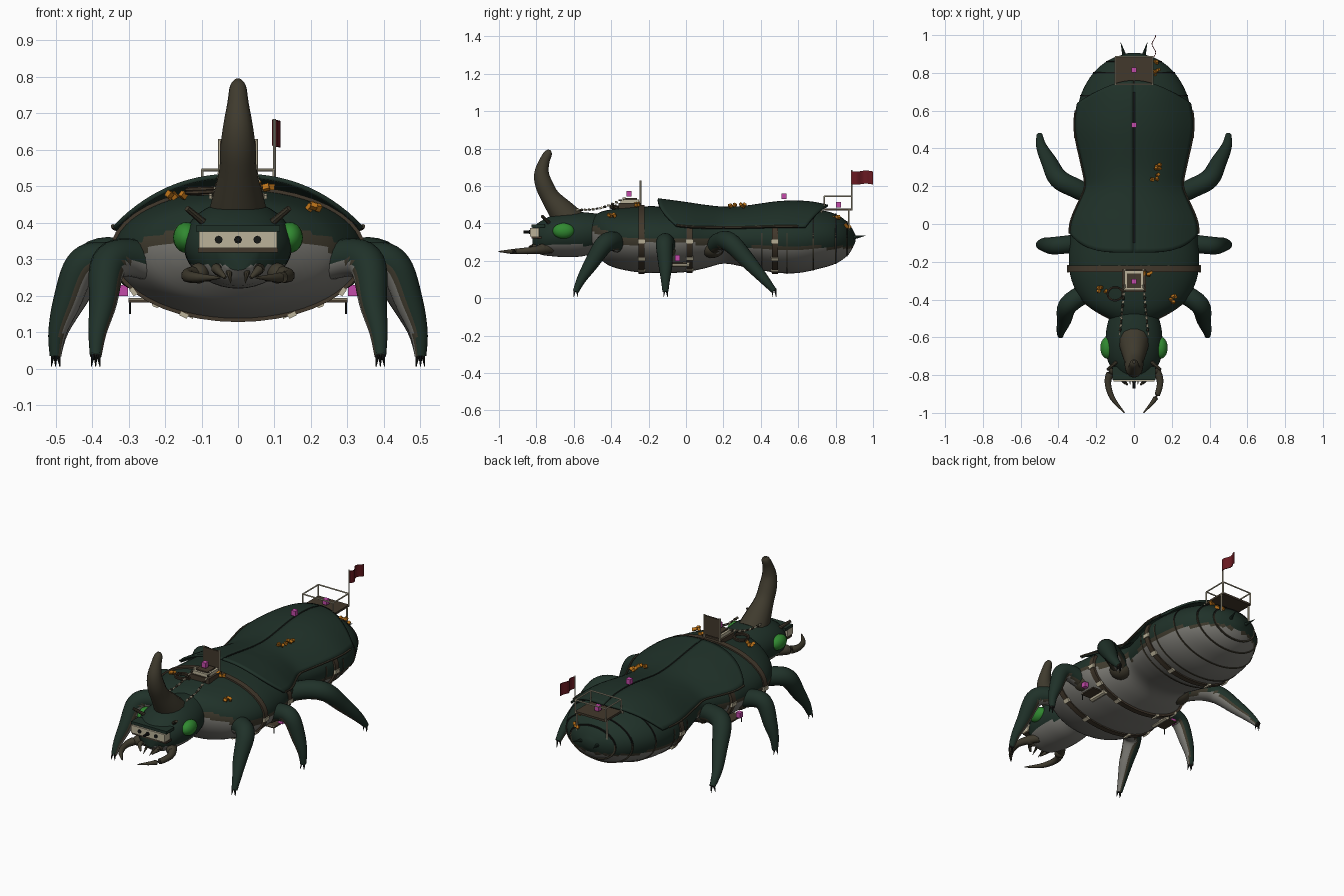
import bpy, bmesh, math, random
from mathutils import Vector, Matrix

random.seed(4)
if "Cube" in bpy.data.objects:
    bpy.data.objects.remove(bpy.data.objects["Cube"])


def mat(name, *rgb):
    m = bpy.data.materials.new(name)
    m.use_nodes = True
    m.diffuse_color = (*rgb, 1)
    m.node_tree.nodes["Principled BSDF"].inputs["Base Color"].default_value = (*rgb, 1)
    return m


GREEN = mat("dark green shell", .014, .031, .022)
GREY = mat("belly grey", .2, .195, .175)
HORN = mat("horn brown", .05, .043, .027)
STRAP = mat("leather brown", .055, .04, .025)
TAN = mat("bone tan", .5, .45, .32)
EYE = mat("eye green", .03, .25, .03)
ORANGE = mat("fungus orange", .5, .17, .01)
PINK = mat("marker pink", .55, .07, .4)
RED = mat("flag red", .14, .01, .015)
DARK = mat("near black", .008, .009, .008)
made = []


def finish(name, bm, mats, rule=None):
    bmesh.ops.recalc_face_normals(bm, faces=bm.faces)
    bm.normal_update()
    if rule:
        for f in bm.faces:
            f.material_index = rule(f.calc_center_median(), f.normal)
    me = bpy.data.meshes.new(name)
    bm.to_mesh(me)
    bm.free()
    for m in mats:
        me.materials.append(m)
    ob = bpy.data.objects.new(name, me)
    bpy.context.collection.objects.link(ob)
    made.append(ob)
    return ob


def loft(name, rings, mats, rule=None, closed=True):
    bm = bmesh.new()
    vs = [[bm.verts.new(p) for p in r] for r in rings]
    n = len(rings[0])
    for a, b in zip(vs, vs[1:]):
        for i in range(n if closed else n - 1):
            j = (i + 1) % n
            bm.faces.new((a[i], a[j], b[j], b[i]))
    if closed:
        bm.faces.new(vs[0])
        bm.faces.new(vs[-1])
    return finish(name, bm, mats, rule)


def spline(rows, steps):
    """Smooth rows of numbers with a Catmull-Rom curve."""
    rows = [Vector(r) for r in rows]
    out = []
    for i in range(len(rows) - 1):
        p0, p1, p2, p3 = rows[max(i - 1, 0)], rows[i], rows[i + 1], rows[min(i + 2, len(rows) - 1)]
        for k in range(steps):
            t = k / steps
            out.append(p1 + (p2 - p0) * t / 2 + (p0 * 2 - p1 * 5 + p2 * 4 - p3) * t * t / 2
                       + (p1 * 3 - p0 - p2 * 3 + p3) * t ** 3 / 2)
    return out + [rows[-1]]


def tube(name, rows, mats, n=10, steps=5, rule=None):
    """Rows are x, y, z, radius."""
    pts = spline(rows, steps)
    rings = []
    for i, p in enumerate(pts):
        d = (pts[min(i + 1, len(pts) - 1)] - pts[max(i - 1, 0)]).to_3d().normalized()
        ref = Vector((0, 1, 0)) if abs(d.y) < .9 else Vector((1, 0, 0))
        u = d.cross(ref).normalized()
        v = d.cross(u)
        rings.append([p.to_3d() + (u * math.cos(a) + v * math.sin(a)) * p[3]
                      for a in (math.tau * k / n for k in range(n))])
    return loft(name, rings, mats, rule)


def rod(name, a, b, r, m, r2=None):
    return tube(name, [(*a, r), (*b, r if r2 is None else r2)], [m], 8, 1)


def box(name, loc, size, m, rot=(0, 0, 0)):
    bm = bmesh.new()
    bmesh.ops.create_cube(bm, size=1)
    ob = finish(name, bm, [m])
    ob.location, ob.scale, ob.rotation_euler = loc, size, rot
    return ob


def ball(name, loc, size, m):
    bm = bmesh.new()
    bmesh.ops.create_uvsphere(bm, u_segments=20, v_segments=12, radius=1)
    ob = finish(name, bm, [m])
    ob.location, ob.scale = loc, size
    return ob


def at(table, y):
    for a, b in zip(table, table[1:]):
        if a[0] <= y <= b[0]:
            return a.lerp(b, (y - a[0]) / (b[0] - a[0]))
    return table[0] if y < table[0][0] else table[-1]


def section(row, a, off=0, dy=0):
    y, w, lo, hi = row
    mid = lo + .52 * (hi - lo)
    s = math.sin(a)
    return Vector(((w + off) * math.cos(a), y + dy, mid + ((hi - mid if s > 0 else mid - lo) + off) * s))


# Body and head: y, half width, bottom, top
body = spline([(-.51, .12, .26, .43), (-.46, .21, .21, .46), (-.4, .28, .17, .475), (-.3, .33, .145, .487),
               (-.2, .345, .135, .492), (-.1, .34, .135, .49), (0, .325, .14, .485), (.1, .28, .16, .465),
               (.2, .245, .185, .455), (.3, .265, .17, .46), (.4, .29, .15, .48), (.5, .305, .135, .49),
               (.6, .3, .135, .487), (.7, .275, .155, .475), (.8, .215, .185, .45), (.87, .13, .235, .4),
               (.905, .03, .3, .34)], 4)
head = spline([(-.82, .05, .27, .38), (-.78, .105, .235, .41), (-.72, .14, .225, .44), (-.64, .15, .22, .46),
               (-.55, .145, .225, .46), (-.46, .12, .25, .45)], 4)


def body_rule(c, n):
    edge = .29 + max(0, -.35 - c.y) * .45 if c.y < .25 else .265
    return 1 if c.z < edge else 2 if c.z < edge + (.035 if c.y < .25 else .012) else 0


def rings(table, n=56):
    return [[section(r, math.tau * k / n) for k in range(n)] for r in table]


loft("body", rings(body), [GREEN, GREY, HORN], body_rule)
loft("head", rings(head, 40), [GREEN, GREY], lambda c, n: int(c.z < .285))


# Straps and segment seams wrap the body section
def hoop(name, y, width, off, a0, a1, m):
    row = at(body, y)
    secs = []
    for k in range(41):
        a = math.radians(a0 + (a1 - a0) * k / 40)
        secs.append([section(row, a, o, d) for o, d in
                     ((-.015, -width / 2), (off, -width / 2), (off, width / 2), (-.015, width / 2))])
    loft(name, secs, [m])


for y, a0, a1 in ((-.237, -90, 270), (.02, -200, 20), (.475, -200, 20)):
    hoop("strap", y, .032, .009, a0, a1, STRAP)
    for deg in (-5, -35, -65, -115, -145, -175):
        a = math.radians(deg)
        box("buckle", section(at(body, y), a, .008), (.012, .04, .022), TAN, (0, -a, 0))
for y in (.405, .54, .68, .8, .86):
    hoop("segment_seam", y, .008, .003, -190, 10, HORN)
    if y > .6:
        hoop("segment_seam_top", y, .008, .003, 0, 180, DARK)

# Wing covers: y, centre height, half width, edge height
cover = spline([(-.15, .535, .345, .405), (0, .515, .338, .385), (.1, .5, .3, .38), (.2, .49, .26, .38),
                (.3, .493, .275, .38), (.5, .52, .315, .385), (.65, .52, .3, .385), (.76, .5, .26, .4)], 4)


def cover_point(y, t, s):
    r = at(cover, y)
    return Vector((s * (.004 + (r[2] - .004) * t), y, r[1] - (r[1] - r[3]) * t ** 2.2))


for s in (-1, 1):
    grid = []
    for k in range(41):
        line = []
        for i in range(17):
            t = i / 16
            y0, y1 = -.15 + .1 * t ** 4, .76 - .12 * t ** 2
            line.append(cover_point(y0 + (y1 - y0) * k / 40, t, s))
        grid.append(line)
    ob = loft("wing_cover", grid, [GREEN], closed=False)
    if ob.data.polygons[0].normal.z < 0:
        ob.data.flip_normals()
    sol = ob.modifiers.new("thickness", "SOLIDIFY")
    sol.thickness, sol.offset = .012, -1
    tube("wing_rim", [(*cover_point(y / 20, 1, s), .006) for y in range(-1, 13)], [HORN], 6, 2)
loft("wing_seam", [[cover_point(k / 20, 0, 1) + Vector((x, 0, z)) for x, z in
                    ((-.011, -.02), (-.011, -.001), (.003, -.001), (.003, -.02))] for k in range(-2, 15)], [DARK])

# Legs: thick thigh, tapering shin, three claws
legs = {
    "front": [(.2, -.34, .28, .05), (.3, -.39, .305, .052), (.355, -.44, .285, .05), (.37, -.51, .18, .038),
              (.385, -.56, .1, .025), (.39, -.59, .035, .016)],
    "middle": [(.26, -.1, .27, .05), (.37, -.11, .3, .048), (.43, -.115, .28, .046), (.47, -.11, .18, .038),
               (.495, -.11, .1, .025), (.5, -.11, .035, .016)],
    "rear": [(.2, .14, .27, .05), (.31, .19, .305, .052), (.4, .24, .295, .052), (.45, .33, .2, .042),
             (.49, .41, .11, .028), (.5, .47, .04, .016)]}
for name, path in legs.items():
    for s in (-1, 1):
        def leg_rule(c, n):
            d = n.dot(Vector((-.55 * s, -.1, -.83)))
            return 1 if d > .62 else 2 if d > .42 else 0
        tube(name + "_leg", [(s * x, y, z, r) for x, y, z, r in path], [GREEN, GREY, HORN], 18, 6, leg_rule)
        x, y, z, r = path[0]
        ball(name + "_hip", (s * (x + .01), y, z), (.065, .065, .055), HORN)
        x, y, z, r = path[-1]
        for dx, dy in ((-.012, -.01), (.012, -.01), (0, .012)):
            rod("claw", (s * x + dx / 2, y + dy / 2, z + .01), (s * x + dx, y + dy, .006), .007, DARK, .001)

# Horn
tube("horn", [(0, -.62, .41, .085), (0, -.67, .47, .07), (0, -.725, .54, .052), (0, -.76, .61, .048),
              (0, -.772, .67, .04), (0, -.758, .73, .029), (0, -.737, .775, .022), (0, -.73, .793, .008)], [HORN], 14, 4)

# Face: eyes, jaws, feelers, tan face plate
for s in (-1, 1):
    ball("eye", (s * .142, -.655, .36), (.036, .058, .042), EYE)
    tube("jaw", [(s * .08, -.72, .265, .025), (s * .12, -.78, .26, .023), (s * .138, -.84, .255, .018),
                 (s * .115, -.92, .25, .014), (s * .05, -1, .25, .003)], [HORN])
    tube("palp", [(s * .04, -.77, .26, .014), (s * .06, -.82, .275, .014), (s * .035, -.85, .25, .005)], [HORN])
    ball("jaw_joint", (s * .108, -.77, .262), (.028, .03, .028), HORN)
    rod("feeler", (s * .08, -.72, .39), (s * .14, -.77, .44), .011, HORN, .008)
    rod("mouth_spike", (s * .025, -.8, .27), (s * .02, -.85, .235), .01, HORN, .001)
    rod("tail_spike", (s * .045, .87, .32), (s * .07, .96, .335), .014, GREEN, .001)
box("face_plate", (0, -.81, .354), (.215, .05, .045), TAN)
box("face_brow", (0, -.79, .385), (.23, .07, .016), GREEN)
box("face_lower_rim", (0, -.79, .325), (.22, .07, .012), STRAP)
for x in (-.053, 0, .053):
    rod("face_hole", (x, -.82, .354), (x, -.84, .354), .011, DARK)
rod("face_nozzle", (0, -.82, .354), (0, -.87, .354), .007, DARK)

# Saddle with backrest, and chain reins
box("saddle_base", (0, -.3, .495), (.125, .12, .03), STRAP)
box("saddle_seat", (0, -.3, .518), (.1, .1, .02), TAN)
box("saddle_cushion", (0, -.3, .529), (.075, .075, .012), STRAP)
box("backrest", (0, -.243, .57), (.1, .01, .11), STRAP)
for s in (-1, 1):
    rod("backrest_post", (s * .05, -.243, .49), (s * .05, -.243, .63), .005, TAN)
    for k in range(13):
        t = k / 12
        box("rein_link", (s * (.075 - .025 * t), -.58 + .25 * t, .473 + .06 * t - .02 * math.sin(math.pi * t)),
            (.008, .016, .01), HORN if k % 2 else TAN, (.3, k, 0))
coil = [(-.1 + .04 * math.cos(k / 2), -.37 + .035 * math.sin(k / 2), .478 + k * .0007, .006) for k in range(26)]
tube("rope_coil", coil, [STRAP], 6, 2)

# Side footboards hung from the straps
for s in (-1, 1):
    box("footboard", (s * .265, -.045, .186), (.07, .1, .008), STRAP)
    rod("footboard_rail", (s * .2, -.09, .19), (s * .3, -.09, .19), .004, TAN)
    rod("footboard_drop", (s * .296, -.09, .19), (s * .296, -.09, .15), .003, DARK)
    rod("footboard_roll", (s * .222, -.1, .183), (s * .222, .02, .183), .016, TAN)

# Rear platform with railing, flag pole and flag
box("platform", (0, .812, .474), (.2, .15, .012), STRAP)
corners = [(-.098, .74), (-.098, .885), (.098, .885), (.098, .74)]
for (x, y), (x2, y2) in zip(corners, corners[1:] + corners[:1]):
    rod("rail", (x, y, .545), (x2, y2, .545), .004, TAN)
    rod("rail_post", (x, y, .47), (x, y, .545), .004, TAN)
    rod("platform_leg", (x, y - .015, .36), (x, y - .015, .474), .005, TAN)
rod("flag_pole", (.1, .885, .47), (.1, .885, .685), .004, TAN)
flag = [[(.105 + .01 * math.sin(k * .8) + d, .885 + .115 * k / 10, z - .003 * math.sin(k * .7))
         for d, z in ((-.002, .61), (-.002, .68), (.002, .68), (.002, .61))] for k in range(11)]
loft("flag", flag, [RED])

# Fungus clusters and pink markers
for x, y, z in ((.11, .25, .495), (.12, .31, .495), (-.17, -.345, .475), (.21, -.4, .445), (.07, -.255, .5),
                (.1, .86, .385), (.11, .8, .43)):
    for k in range(4):
        p = (x + random.uniform(-.02, .02), y + random.uniform(-.018, .018), z + random.uniform(-.003, .006))
        box("fungus", p, (.018, .014, .016), ORANGE, (random.random(), random.random(), random.random() * 3))
for p in ((0, -.305, .558), (0, .525, .545), (0, .815, .5), (.315, -.045, .215), (-.315, -.045, .215)):
    box("marker", p, (.027, .027, .03), PINK)

# Smooth shading with sharp edges kept
bpy.ops.object.select_all(action="DESELECT")
for ob in made:
    ob.select_set(True)
bpy.context.view_layer.objects.active = made[0]
bpy.ops.object.shade_smooth_by_angle(angle=math.radians(40))
